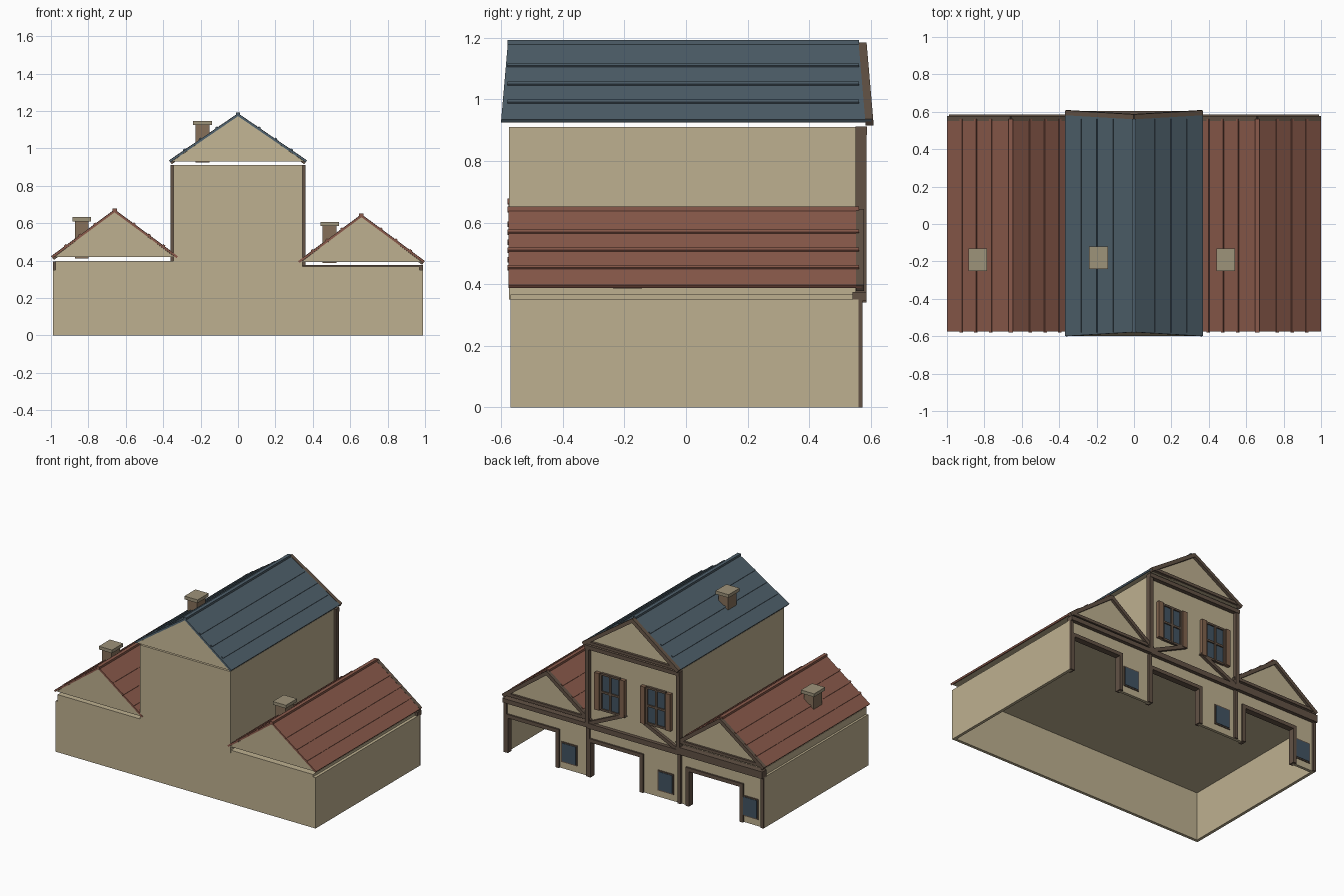
import bpy
import math
from mathutils import Vector, Matrix

cube = bpy.data.objects.get("Cube")
if cube:
    bpy.data.objects.remove(cube, do_unlink=True)


def material(name, r, g, b):
    lin = [((c / 255 + 0.055) / 1.055) ** 2.4 for c in (r, g, b)] + [1]
    m = bpy.data.materials.new(name)
    m.use_nodes = True
    m.diffuse_color = lin
    m.node_tree.nodes["Principled BSDF"].inputs["Base Color"].default_value = lin
    return m


PLASTER = material("beige plaster", 190, 176, 144)
BLUE = material("slate blue roof", 78, 95, 106)
RED = material("brick red roof", 138, 90, 75)
TIMBER = material("dark timber", 98, 82, 69)
SHUTTER = material("brown shutter", 128, 98, 77)
GLASS = material("blue glass", 66, 84, 98)
CHIMNEY = material("chimney brown", 134, 112, 90)
CAP = material("chimney cap", 158, 147, 122)


def loft(name, loop_a, loop_b, mat):
    """Solid between two matching loops of points."""
    n = len(loop_a)
    faces = [tuple(range(n)), tuple(range(2 * n - 1, n - 1, -1))]
    faces += [(i, i + n, (i + 1) % n + n, (i + 1) % n) for i in range(n)]
    me = bpy.data.meshes.new(name)
    me.from_pydata([*loop_a, *loop_b], [], faces)
    me.materials.append(mat)
    ob = bpy.data.objects.new(name, me)
    bpy.context.collection.objects.link(ob)
    import bmesh
    bm = bmesh.new()
    bm.from_mesh(me)
    bmesh.ops.recalc_face_normals(bm, faces=bm.faces)
    bm.to_mesh(me)
    bm.free()
    return ob


def box(name, x0, x1, y0, y1, z0, z1, mat):
    loop = [(x0, z0), (x1, z0), (x1, z1), (x0, z1)]
    return loft(name, [(x, y0, z) for x, z in loop], [(x, y1, z) for x, z in loop], mat)


def extrude(name, profile, front, back, mat):
    """Profile in x and z, with end positions that may depend on height."""
    return loft(name, [(x, front(z), z) for x, z in profile],
                [(x, back(z), z) for x, z in profile], mat)


def beam(name, start, end, width, y0, y1, mat):
    """Straight timber on the facade between two x-z points."""
    a, b = Vector(start), Vector(end)
    d = (b - a).normalized()
    n = Vector((-d.y, d.x)) * width / 2
    loop = [a - n, b - n, b + n, a + n]
    return loft(name, [(p.x, y0, p.y) for p in loop], [(p.x, y1, p.y) for p in loop], mat)


# Hollow ground floor
W, F, B, T, H = 0.99, -0.57, 0.56, 0.02, 0.35
box("front_wall", -W, W, F, F + T, 0, H, PLASTER)
for s, side in ((1, "left"), (-1, "right")):
    box(side + "_wall", s * W, s * (W - T), F + T, B - T, 0, H, PLASTER)
box("ceiling", -W + T, W - T, F + T, B - T, H - 0.015, H, PLASTER)

# Back facade with three doorways
doors = [(-0.82, -0.41), (-0.06, 0.34), (0.58, 0.97)]
door_top = 0.245
piers = [-W] + [x for d in doors for x in d] + [W]
for i in range(0, len(piers), 2):
    box("back_pier", piers[i], piers[i + 1], B - T, B, 0, door_top, PLASTER)
box("back_lintel", -W, W, B - T, B, door_top, H, PLASTER)
for a, b in doors:
    for x in (a, b):
        box("door_jamb", x - 0.013, x + 0.013, B - 0.03, B + 0.012, 0, door_top, TIMBER)
    box("door_head", a - 0.013, b + 0.013, B - 0.03, B + 0.012, door_top - 0.005, door_top + 0.02, TIMBER)

# Small ground floor windows
for x in (-0.885, -0.24, 0.495):
    box("small_window_frame", x - 0.06, x + 0.06, B, B + 0.006, 0.045, 0.185, TIMBER)
    box("small_window_pane", x - 0.052, x + 0.052, B, B + 0.009, 0.053, 0.177, GLASS)

# Upper storey and wing top bands
box("tower_wall", -0.345, 0.345, F - 0.005, B, H, 0.91, PLASTER)
box("right_wing_band", -0.975, -0.34, F, B - 0.02, H, 0.397, PLASTER)
box("left_wing_band", 0.34, 0.97, F, B - 0.02, H, 0.367, PLASTER)

# Facade timbers
box("right_wing_beam", -W, -0.345, B - 0.02, B + 0.025, 0.345, 0.395, TIMBER)
box("left_wing_beam", 0.345, W, B - 0.02, B + 0.025, 0.345, 0.375, TIMBER)
box("tower_sill_beam", -0.345, 0.345, B, B + 0.025, 0.34, 0.375, TIMBER)
box("tower_top_beam", -0.36, 0.36, B - 0.01, B + 0.028, 0.885, 0.912, TIMBER)
for s in (1, -1):
    box("tower_post", s * 0.332, s * 0.36, B - 0.01, B + 0.025, 0.375, 0.885, TIMBER)
    box("lower_post", s * 0.335, s * 0.36, B, B + 0.012, 0, 0.34, TIMBER)
    box("corner_post", s * (W - 0.022), s * W, B, B + 0.012, 0, 0.345, TIMBER)
    beam("tower_brace", (s * 0.33, 0.375), (s * 0.06, 0.5), 0.024, B, B + 0.02, TIMBER)

# Upper windows with panes, bars and shutters
for x in (-0.175, 0.175):
    z0, z1, w = 0.49, 0.735, 0.072
    box("upper_window_pane", x - w, x + w, B, B + 0.008, z0, z1, GLASS)
    for bx in (x - w, x, x + w):
        box("window_upright", bx - 0.007, bx + 0.007, B, B + 0.018, z0, z1, TIMBER)
    for bz in (z0, (z0 + z1) / 2, z1):
        box("window_crossbar", x - w, x + w, B, B + 0.016, bz - 0.007, bz + 0.007, TIMBER)
    for s in (1, -1):
        box("shutter", x + s * (w + 0.007), x + s * (w + 0.042), B, B + 0.026, z0 - 0.005, z1 + 0.005, SHUTTER)


def roof(label, cx, half, eave, ridge, front, back, colour, gable_front, gable_back):
    """Gabled roof: solid gable, two slabs, ribs, ridge cap and barge boards."""
    t = 0.012
    inner = [(cx - half + 0.012, eave), (cx + half - 0.012, eave), (cx, ridge - t)]
    extrude(label + "_gable", inner, gable_front, gable_back, PLASTER)
    for s in (1, -1):
        e, r = Vector((cx + s * half, eave)), Vector((cx, ridge - 0.006))
        d = (r - e).normalized()
        n = Vector((s * d.y * s, -d.x))
        n = n if n.y > 0 else -n
        extrude(label + "_roof_slab", [e - n * t / 2, r - n * t / 2, r + n * t / 2, e + n * t / 2],
                front, back, colour)
        # Raised ribs along the slope
        for k in (0.21, 0.44, 0.68):
            p = e.lerp(r, k)
            q = p + d * 0.014
            extrude(label + "_roof_rib", [p, q, q + n * t, p + n * t],
                    lambda z: -0.58, lambda z: 0.562, colour)
        # Barge board on the back edge
        low, high = e - n * 0.018, r - n * 0.018
        extrude(label + "_barge_board", [low, high, r + n * 0.007, e + n * 0.007],
                lambda z: back(z) - 0.018, lambda z: back(z) + 0.008, TIMBER)
    box(label + "_ridge_cap", cx - 0.012, cx + 0.012, -0.58, 0.562, ridge - 0.012, ridge + 0.007, colour)
    # Tie beam under the back gable
    y = back(eave)
    box(label + "_tie_beam", cx - half + 0.02, cx + half - 0.02, y - 0.02, y + 0.004, eave, eave + 0.02, TIMBER)


def lean(z):
    return 0.6 - 0.022 * (z - 0.93) / 0.255


roof("tower", 0, 0.365, 0.93, 1.185, lambda z: -lean(z), lean, BLUE,
     lambda z: 0.002 - lean(z), lambda z: lean(z) - 0.012)
for label, cx, eave in (("right_wing", -0.66, 0.418), ("left_wing", 0.66, 0.392)):
    roof(label, cx, 0.335, eave, eave + 0.253, lambda z: -0.576, lambda z: 0.57, RED,
         lambda z: -0.572, lambda z: 0.56)

# Chimneys
for x, y, bottom, top in ((-0.835, -0.19, 0.412, 0.632), (-0.19, -0.18, 0.925, 1.146), (0.49, -0.19, 0.386, 0.606)):
    box("chimney_shaft", x - 0.037, x + 0.037, y - 0.047, y + 0.047, bottom, top - 0.02, CHIMNEY)
    box("chimney_cap", x - 0.05, x + 0.05, y - 0.06, y + 0.06, top - 0.022, top, CAP)
